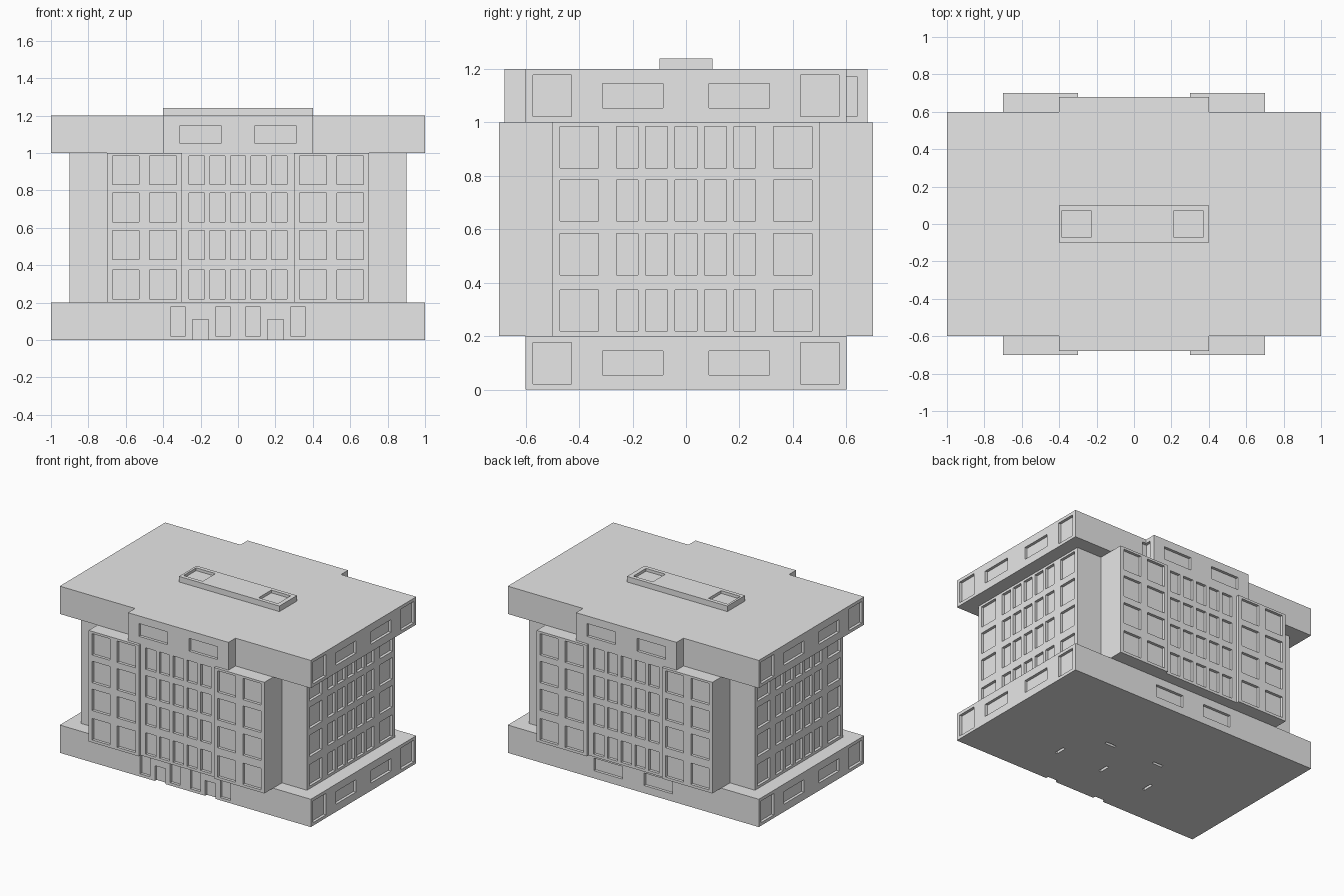
import bpy
import bmesh

cube = bpy.data.objects.get("Cube")
if cube:
    bpy.data.objects.remove(cube, do_unlink=True)

concrete = bpy.data.materials.new("light_grey_concrete")
concrete.use_nodes = True
concrete.diffuse_color = (0.8, 0.8, 0.8, 1)
concrete.node_tree.nodes["Principled BSDF"].inputs["Base Color"].default_value = (0.8, 0.8, 0.8, 1)

DEPTH = 0.02   # recess depth of windows and doors
OUT = 0.03     # how far cutters reach past the wall


def prism(bm, outline, z0, z1):
    """Extrude a counter-clockwise outline from z0 up to z1."""
    low = [bm.verts.new((x, y, z0)) for x, y in outline]
    high = [bm.verts.new((x, y, z1)) for x, y in outline]
    bm.faces.new(low[::-1])
    bm.faces.new(high)
    n = len(outline)
    for i in range(n):
        j = (i + 1) % n
        bm.faces.new((low[i], low[j], high[j], high[i]))


def rect(x0, x1, y0, y1):
    return [(x0, y0), (x1, y0), (x1, y1), (x0, y1)]


def make(name, bm):
    mesh = bpy.data.meshes.new(name)
    bm.to_mesh(mesh)
    bm.free()
    obj = bpy.data.objects.new(name, mesh)
    bpy.context.collection.objects.link(obj)
    mesh.materials.append(concrete)
    return obj


def solid(name, outline, z0, z1, cuts=()):
    """Make a block and carve box recesses (x0, x1, y0, y1, z0, z1) into it."""
    bm = bmesh.new()
    prism(bm, outline, z0, z1)
    obj = make(name, bm)
    if not cuts:
        return obj
    bm = bmesh.new()
    for x0, x1, y0, y1, a, b in cuts:
        prism(bm, rect(x0, x1, y0, y1), a, b)
    cutter = make("recess_cutter", bm)
    cutter.hide_render = True
    mod = obj.modifiers.new("recesses", 'BOOLEAN')
    mod.operation = 'DIFFERENCE'
    mod.solver = 'EXACT'
    mod.object = cutter
    graph = bpy.context.evaluated_depsgraph_get()
    carved = bpy.data.meshes.new_from_object(obj.evaluated_get(graph))
    obj.modifiers.clear()
    obj.data = carved
    bpy.data.objects.remove(cutter, do_unlink=True)
    return obj


def recess(axis, side, wall, centre, half, z0, z1):
    """Recess in a wall facing side * axis at distance wall from the middle."""
    a, b = sorted((side * (wall - DEPTH), side * (wall + OUT)))
    if axis == 'x':
        return (a, b, centre - half, centre + half, z0, z1)
    return (centre - half, centre + half, a, b, z0, z1)


ROWS = [(z - 0.077, z + 0.077) for z in (0.296, 0.507, 0.708, 0.907)]
NARROW = [0.11 * i for i in range(-2, 3)]


def slab_side_windows(z):
    """Square and wide windows on both ends of a slab."""
    cuts = []
    for s in (-1, 1):
        for c in (-1, 1):
            cuts.append(recess('x', s, 1, c * 0.5, 0.072, z + 0.022, z + 0.177))
            cuts.append(recess('x', s, 1, c * 0.2, 0.113, z + 0.055, z + 0.145))
    return cuts


# Ground floor: front doors and tall windows, wide back windows, underside slots
cuts = slab_side_windows(0)
for c in (-1, 1):
    cuts.append(recess('y', -1, 0.6, c * 0.2, 0.042, -0.03, 0.11))
    cuts.append(recess('y', 1, 0.6, c * 0.2, 0.113, 0.055, 0.145))
    for x in (0.08, 0.32):
        cuts.append(recess('y', -1, 0.6, c * x, 0.04, 0.02, 0.177))
    cuts.append((c * 0.2 - 0.04, c * 0.2 + 0.04, -0.01, 0.01, -0.03, 0.05))
for x in (-0.34, 0.03, 0.4):
    cuts.append((x - 0.01, x + 0.01, -0.31, -0.23, -0.03, 0.05))
solid("ground_floor", rect(-1, 1, -0.6, 0.6), 0, 0.2, cuts)

# Core of the middle floors with windows on both ends
cuts = []
for s in (-1, 1):
    for z0, z1 in ROWS:
        cuts += [recess('x', s, 0.9, y, 0.041, z0, z1) for y in NARROW]
        cuts += [recess('x', s, 0.9, y, 0.072, z0, z1) for y in (-0.4, 0.4)]
solid("middle_core", rect(-0.9, 0.9, -0.5, 0.5), 0.2, 1.0, cuts)

# Projecting bays on front and back
for s, face in ((-1, "front"), (1, "back")):
    y0, y1 = sorted((s * 0.45, s * 0.68))
    cuts = [recess('y', s, 0.68, x, 0.041, *row) for row in ROWS for x in NARROW]
    solid(face + "_centre_bay", rect(-0.3, 0.3, y0, y1), 0.2, 1.0, cuts)
    y0, y1 = sorted((s * 0.45, s * 0.7))
    for c, hand in ((-1, "right"), (1, "left")):
        cuts = [recess('y', s, 0.7, c * x, 0.072, *row) for row in ROWS for x in (0.4, 0.6)]
        x0, x1 = sorted((c * 0.3, c * 0.7))
        solid(face + "_" + hand + "_bay", rect(x0, x1, y0, y1), 0.2, 1.0, cuts)

# Top floor with a shallow step out on front and back
half = [(-1, -0.6), (-0.4, -0.6), (-0.4, -0.68), (0.4, -0.68), (0.4, -0.6), (1, -0.6)]
outline = half + [(-x, -y) for x, y in half]
cuts = slab_side_windows(1)
for s in (-1, 1):
    for c in (-1, 1):
        cuts.append(recess('y', s, 0.68, c * 0.2, 0.113, 1.053, 1.145))
cuts.append((0.38, 0.43, 0.58, 0.64, 1.022, 1.172))
solid("top_floor", outline, 1.0, 1.2, cuts)

# Roof plinth with two square wells
cuts = [(x - 0.077, x + 0.077, -0.072, 0.072, 1.22, 1.28) for x in (-0.307, 0.292)]
solid("roof_plinth", rect(-0.4, 0.4, -0.1, 0.1), 1.2, 1.24, cuts)
